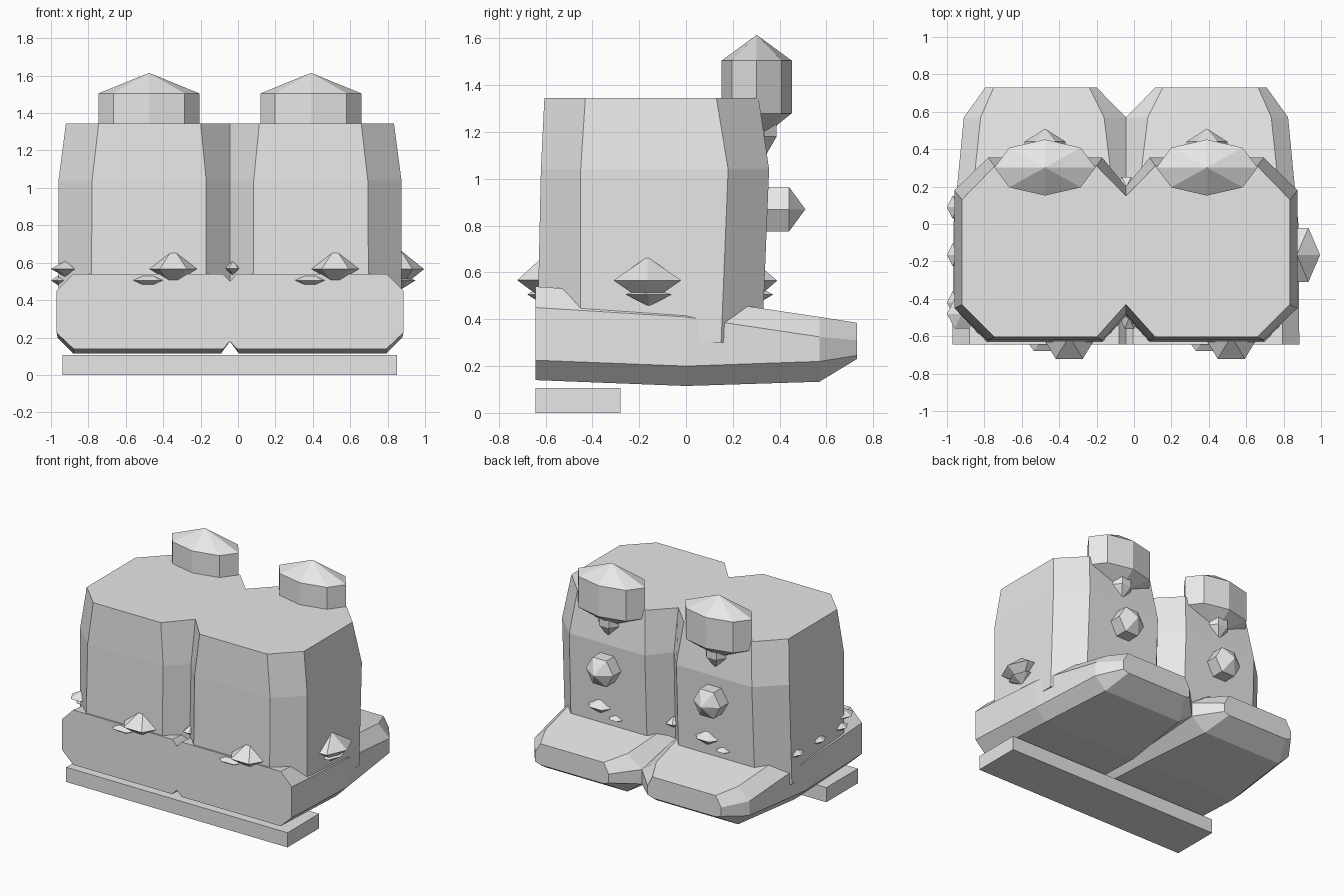
import bpy, bmesh, math
from mathutils import Vector, Matrix

old = bpy.data.objects.get("Cube")
if old:
    bpy.data.objects.remove(old, do_unlink=True)

MID = -.043       # symmetry line between the two lobes
LOBES = (-.476, .39)

stone = bpy.data.materials.new("light_grey")
stone.use_nodes = True
grey = (.8, .8, .8, 1)
stone.diffuse_color = grey
stone.node_tree.nodes["Principled BSDF"].inputs["Base Color"].default_value = grey


def loft(name, rings, matrix=None):
    """Skin closed rings of equal length; a ring of radius zero becomes a tip."""
    bm = bmesh.new()
    loops = [[bm.verts.new(p) for p in ring] for ring in rings]
    for a, b in zip(loops, loops[1:]):
        for i in range(len(a)):
            j = (i + 1) % len(a)
            bm.faces.new((a[i], a[j], b[j], b[i]))
    for ring in (loops[0], loops[-1]):
        if (ring[0].co - ring[1].co).length > .001:
            bm.faces.new(ring)
    bmesh.ops.remove_doubles(bm, verts=bm.verts, dist=.0005)
    bmesh.ops.recalc_face_normals(bm, faces=bm.faces)
    if matrix:
        bmesh.ops.transform(bm, matrix=matrix, verts=bm.verts)
    mesh = bpy.data.meshes.new(name)
    bm.to_mesh(mesh)
    bm.free()
    mesh.materials.append(stone)
    obj = bpy.data.objects.new(name, mesh)
    bpy.context.collection.objects.link(obj)
    return obj


def ring(sides, rx, ry, z, turn=0):
    angles = [turn + math.tau * i / sides for i in range(sides)]
    return [Vector((rx * math.cos(a), ry * math.sin(a), z)) for a in angles]


def gem(name, x, y, z, rx, ry, up, down, turn=0):
    """Six-sided double pyramid."""
    rings = [ring(6, 0, 0, -down), ring(6, rx, ry, 0, turn), ring(6, 0, 0, up)]
    return loft(name, rings, Matrix.Translation((x, y, z)))


# Body: two joined lobes with chamfered corners and a notch front and back
def body_ring(z, side, corner, inner, front, side_front, side_back, back, dents):
    half = [(MID, dents[0]), (inner, front), (corner, front), (side, side_front),
            (side, side_back), (corner, back), (inner, back), (MID, dents[1])]
    other = [(2 * MID - x, y) for x, y in reversed(half[1:-1])]
    return [Vector((x, y, z)) for x, y in half + other]


loft("body", [
    body_ring(.3, -.96, -.785, -.17, -.636, -.45, .15, .325, (-.5, .18)),
    body_ring(1.04, -.96, -.78, -.17, -.62, -.45, .18, .355, (-.48, .2)),
    body_ring(1.345, -.92, -.745, -.2, -.605, -.43, .13, .31, (-.43, .15)),
])


# Sloping base: one chamfered lobe on each side
def base_ring(y, outer, outer_top, inner_top, inner, heights, dents):
    bottom, lower, upper, top = heights
    return [Vector(p) for p in (
        (outer_top, y, bottom), (outer, y, lower), (outer, y, upper),
        (outer_top, y, top), (inner_top, y, top), (inner, y, dents[1]),
        (inner, y, dents[0]), (inner_top, y, bottom))]


base = [
    base_ring(-.643, -.97, -.88, -.08, MID, (.14, .225, .45, .54), (.18, .5)),
    base_ring(0, -.965, -.88, -.09, MID, (.115, .2, .41, .495), (.18, .44)),
    base_ring(.57, -.91, -.82, -.16, MID, (.133, .22, .325, .41), (.22, .325)),
    base_ring(.73, -.795, -.75, -.24, -.2, (.23, .245, .31, .385), (.245, .31)),
]
loft("base_right", base)
loft("base_left", [[Vector((2 * MID - p.x, p.y, p.z)) for p in r] for r in base])

# Front plank on the ground
plank = [(-.937, -.643), (.85, -.643), (.85, -.28), (-.937, -.28)]
loft("front_plank", [[Vector((x, y, z)) for x, y in plank] for z in (0, .107)])

for side, x in zip(("right", "left"), LOBES):
    # Turret with pointed cap, tapered underside and hanging spike
    loft("turret_" + side, [
        ring(8, 0, 0, 1.16), ring(8, .27, .15, 1.28),
        ring(8, .27, .15, 1.505), ring(8, 0, 0, 1.615)],
        Matrix.Translation((x, .302, 0)))
    loft("turret_spike_" + side, [
        ring(6, 0, 0, 1.09), ring(6, .08, .06, 1.18), ring(6, .08, .06, 1.24)],
        Matrix.Translation((x, .335, 0)))

    # Round stud on the back wall
    loft("back_stud_" + side, [
        ring(6, .11, .11, 0), ring(6, .11, .11, .14), ring(6, 0, 0, .21)],
        Matrix.Translation((x, .3, .87)) @ Matrix.Rotation(-math.pi / 2, 4, "X"))

    # Front and back crystals
    gem("front_crystal_" + side, x + .13, -.6, .567, .145, .14, .11, .09)
    gem("front_shard_" + side, x - .005, -.6, .506, .11, .09, .05, .05)
    gem("back_crystal_" + side, x + .07, .32, .565, .1, .08, .06, .06)
    gem("back_shard_" + side, x - .06, .32, .505, .06, .06, .03, .03)

# Crystals along the sides and in the notches
gem("left_crystal", .87, -.165, .566, .125, .167, .1, .1)
gem("left_shard", .87, -.16, .506, .08, .115, .03, .05)
gem("corner_crystal", -.92, -.48, .567, .08, .09, .045, .045)
for i, y in enumerate((-.42, -.165, .09)):
    gem("right_shard_%d" % i, -.94, y, .505, .06, .07, .04, .04)
gem("front_notch_crystal", -.025, -.5, .57, .05, .07, .04, .04)
gem("back_notch_crystal", -.04, .2, .53, .05, .06, .04, .04)
